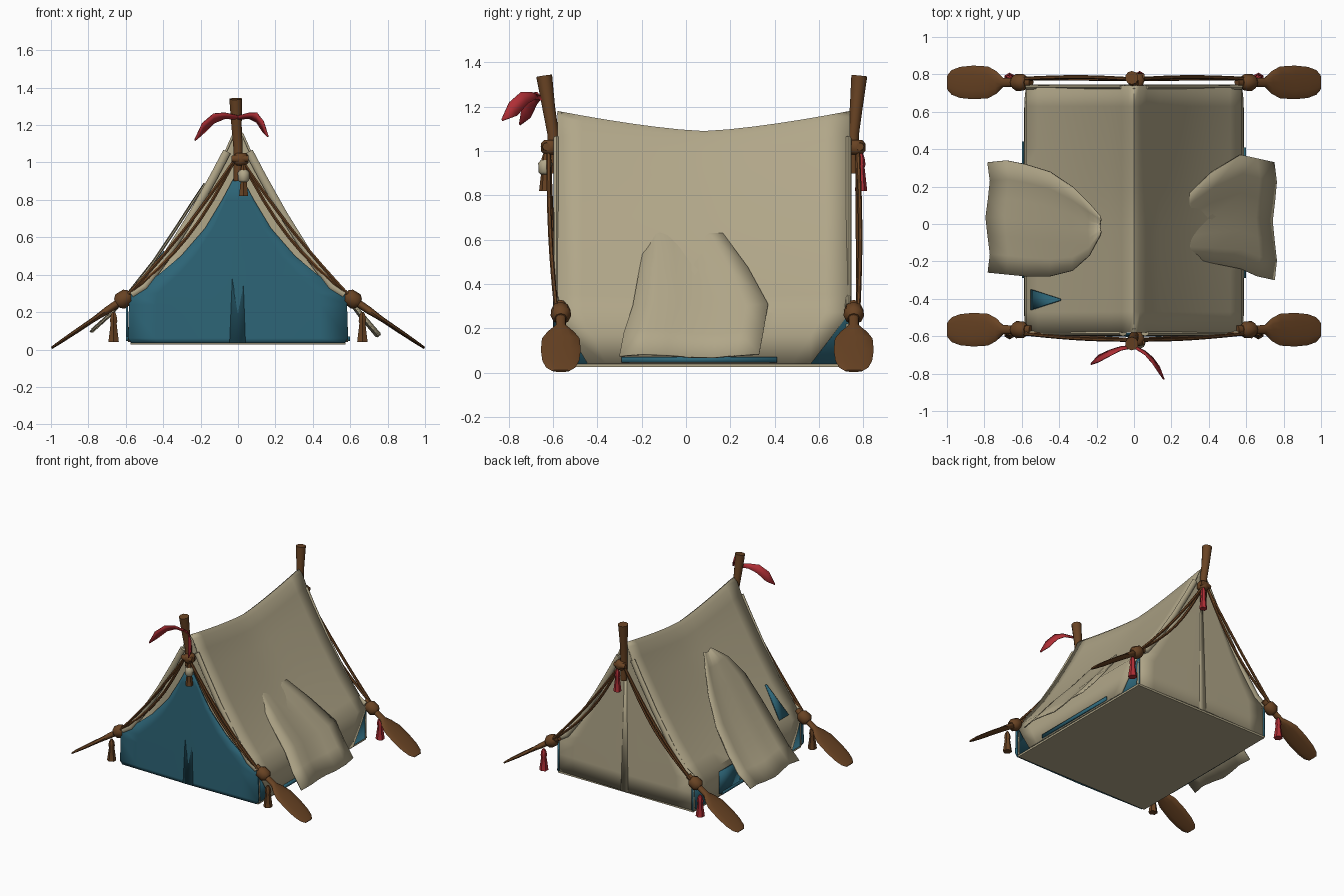
import bpy, bmesh, math
from mathutils import Vector

if "Cube" in bpy.data.objects:
    bpy.data.objects.remove(bpy.data.objects["Cube"])


def mat(name, c):
    m = bpy.data.materials.new(name)
    m.diffuse_color = (*c, 1)
    m.use_nodes = True
    m.node_tree.nodes["Principled BSDF"].inputs["Base Color"].default_value = m.diffuse_color
    return m


CANVAS = mat("canvas", (0.44, 0.385, 0.25))
BLUE = mat("blue cloth", (0.026, 0.13, 0.185))
RED = mat("red cloth", (0.43, 0.028, 0.036))
WOOD = mat("brown wood", (0.14, 0.056, 0.017))


def finish(name, bm, m, angle=35):
    bmesh.ops.recalc_face_normals(bm, faces=bm.faces)
    me = bpy.data.meshes.new(name)
    bm.to_mesh(me)
    bm.free()
    me.materials.append(m)
    ob = bpy.data.objects.new(name, me)
    bpy.context.collection.objects.link(ob)
    bpy.ops.object.select_all(action='DESELECT')
    ob.select_set(True)
    bpy.context.view_layer.objects.active = ob
    bpy.ops.object.shade_smooth_by_angle(angle=math.radians(angle))
    return ob


def sheet(name, rows, m, thick=0.012):
    """Cloth through rows of points."""
    bm = bmesh.new()
    vs = [[bm.verts.new(p) for p in r] for r in rows]
    for a, b in zip(vs, vs[1:]):
        for i in range(len(a) - 1):
            bm.faces.new((a[i], a[i + 1], b[i + 1], b[i]))
    ob = finish(name, bm, m)
    s = ob.modifiers.new("thickness", 'SOLIDIFY')
    s.thickness = thick
    s.offset = 0
    return ob


def tube(name, pts, radii, m, n=8, angle=50):
    """Capped tube; each radius is (along y, across)."""
    bm = bmesh.new()
    pts = [Vector(p) for p in pts]
    rings = []
    for i, p in enumerate(pts):
        t = (pts[min(i + 1, len(pts) - 1)] - pts[max(i - 1, 0)]).normalized()
        side = Vector((0, 1, 0))
        side = (side - t * side.dot(t)).normalized()
        up = t.cross(side)
        r = radii[i] if isinstance(radii, list) else radii
        a, b = r if isinstance(r, tuple) else (r, r)
        rings.append([bm.verts.new(p + side * a * math.cos(k * math.tau / n)
                                   + up * b * math.sin(k * math.tau / n)) for k in range(n)])
    for a, b in zip(rings, rings[1:]):
        for k in range(n):
            bm.faces.new((a[k], a[(k + 1) % n], b[(k + 1) % n], b[k]))
    bm.faces.new(rings[0])
    bm.faces.new(rings[-1])
    return finish(name, bm, m, angle)


def lerp(a, b, t):
    return a + (b - a) * t


# Roof: half profile of (x, z), ridge to skirt
Y0, Y1 = -0.58, 0.74
PROFILE = [(0, 1.175), (0.025, 1.15), (0.06, 1.07), (0.13, 0.94), (0.25, 0.73),
           (0.39, 0.51), (0.51, 0.35), (0.572, 0.27), (0.58, 0.17), (0.582, 0.04)]


def roof_row(s, x, z):
    tuck = 0.13 * max(0, (0.27 - z) / 0.22)      # skirt narrows below the eave
    row = []
    for k in range(13):
        v = k / 12
        bow = 1 - abs(2 * v - 1) ** 1.4
        y = lerp(Y0 + tuck, Y1 - tuck * 1.3, v)
        sag = 0.09 * bow * max(0, (z - 0.27) / 0.9)
        row.append((s * x, y, z - sag))
    return row


rows = [roof_row(-1, x, z) for x, z in reversed(PROFILE)]
rows += [roof_row(1, x, z) for x, z in PROFILE[1:]]
sheet("canvas_roof", rows, CANVAS)


# Gable ends
def gable(name, y, outline, m, bulge=0.0):
    sheet(name, [[(w * k / 4, y + bulge * (1 - abs(k) / 4) * max(0, 1 - z), z)
                  for k in range(-4, 5)] for z, w in outline], m, 0.01)


full = [(z, max(x, 0.004)) for x, z in PROFILE]
gable("front_gable_lining", Y0 + 0.015, full, CANVAS)
gable("back_gable", Y1 - 0.012, full, CANVAS, 0.015)
gable("front_blue_door", Y0 - 0.008,
      [(0.95, 0.005), (0.8, 0.085), (0.65, 0.175), (0.5, 0.305), (0.4, 0.425), (0.3, 0.57),
       (0.24, 0.583), (0.06, 0.588), (0.035, 0.57)], BLUE, -0.01)

# Overlapping door seams, almost flush
sheet("front_door_seam", [[(-0.008, -0.589, 0.93), (0.008, -0.589, 0.93)],
                          [(-0.045, -0.6, 0.035), (0.04, -0.6, 0.035)]], BLUE, 0.006)
sheet("back_door_seam", [[(-0.008, 0.731, 1.0), (0.008, 0.731, 1.0)],
                         [(-0.03, 0.745, 0.035), (0.03, 0.745, 0.035)]], CANVAS, 0.006)

# Floor
bm = bmesh.new()
bmesh.ops.create_cube(bm, size=1)
for v in bm.verts:
    v.co = (v.co.x * 1.15, 0.08 + v.co.y * 1.31, 0.033 + v.co.z * 0.014)
finish("floor", bm, CANVAS)

for s, side in ((-1, "left"), (1, "right")):
    # Blue side wall behind the skirt
    sheet(side + "_blue_wall", [[(s * 0.57, y, z) for y in (Y0, Y1)] for z in (0.04, 0.27)], BLUE)
    # Blue sill peeping out below the flap
    sheet(side + "_blue_sill", [[(s * 0.594, y, z) for y in (-0.29, 0.41)]
                                for z in (0.045, 0.07)], BLUE, 0.01)
    # Canvas rolls along the gable edges
    for end, y in (("front", Y0 - 0.005), ("back", Y1 - 0.008)):
        edge = [(s * x * 0.98, y, z - 0.012) for x, z in PROFILE[2:7]] + [(s * 0.57, y, 0.295)]
        tube(f"{side}_{end}_roll", edge, (0.014, 0.022), CANVAS)
# Blue opening showing beside the left flap
sheet("left_blue_opening", [[(-0.594, y, z) for y in (0.2, 0.44)] for z in (0.06, 0.23)], BLUE, 0.01)

# Raised side flaps: (x, z, y from, y to)
LEFT = [(-0.18, 0.88, -0.06, 0.04), (-0.24, 0.79, -0.17, 0.11), (-0.33, 0.65, -0.25, 0.2),
        (-0.45, 0.47, -0.28, 0.28), (-0.58, 0.305, -0.28, 0.32), (-0.68, 0.19, -0.27, 0.34),
        (-0.78, 0.10, -0.26, 0.33)]
RIGHT = [(0.21, 0.70, -0.15, 0.1), (0.3, 0.615, -0.18, 0.17), (0.42, 0.465, -0.21, 0.28),
         (0.57, 0.3, -0.24, 0.37), (0.66, 0.18, -0.28, 0.35), (0.75, 0.075, -0.3, 0.33)]
for name, prof in (("left_flap", LEFT), ("right_flap", RIGHT)):
    sheet(name, [[(x + 0.015 * math.sin(k * 1.6) * abs(x), lerp(a, b, k / 6),
                   z + 0.008 * math.sin(k * 1.3)) for k in range(7)]
                 for x, z, a, b in prof], CANVAS, 0.008)

# Blue tear on the left slope, facing back and out
sheet("left_blue_tear", [[(-0.395, -0.40, 0.525), (-0.395, -0.41, 0.525)],
                         [(-0.55, -0.35, 0.312), (-0.55, -0.46, 0.312)]], BLUE, 0.009)


def tassel(name, x, y, top, length, m, w=1.0):
    zs = [0, 0.12, 0.3, 0.38, 1]
    tube(name, [(x, y, top - length * k) for k in zs],
         [r * w for r in (0.008, 0.016, 0.02, 0.016, 0.028)], m, 6)


# Poles, ropes, paddle pegs and tassels at each end
for end, yk, yp, out, tint in (("front", -0.60, -0.565, -1, WOOD), ("back", 0.755, 0.757, 1, RED)):
    top = -0.64 if out < 0 else 0.782
    tube(end + "_pole", [(0, yk, 0.9), (0, yk, 1.08), (-0.008, lerp(yk, top, 0.5), 1.2),
                         (-0.012, top, 1.34)], [0.024, 0.026, 0.029, 0.036], WOOD, 10)
    tube(end + "_pole_knot", [(0.015, yk + out * 0.012, z) for z in (0.985, 1.0, 1.035, 1.05)],
         [0.028, 0.042, 0.042, 0.028], WOOD)
    tube(end + "_cross_knot", [(x, yk + out * 0.03, 1.02) for x in (-0.035, 0, 0.055)],
         [0.015, 0.026, 0.018], WOOD)
    tassel(end + "_top_tassel", 0.03, yk + out * 0.035, 0.99, 0.17, tint)
    for s, side in ((-1, "left"), (1, "right")):
        tag = f"{end}_{side}_"
        # Two slack ropes from pole to peg
        for j, slack in enumerate((0.02, 0.055)):
            path = []
            for k in range(9):
                t = k / 8
                bow = math.sin(t * math.pi)
                path.append((s * (0.02 + 0.58 * t - slack * bow * 0.7),
                             lerp(yk, yp, t) + out * (0.02 + 0.01 * bow * (1 - j)),
                             1.01 - 0.73 * t - slack * bow * 0.8))
            tube(f"{tag}rope_{j + 1}", path, 0.01, WOOD, 6)
        # Paddle: x, half width, half thickness
        blade = [(0.55, 0.022, 0.022), (0.70, 0.024, 0.02), (0.735, 0.06, 0.016),
                 (0.78, 0.085, 0.013), (0.86, 0.09, 0.012), (0.93, 0.083, 0.01),
                 (0.975, 0.066, 0.008), (0.997, 0.04, 0.006)]
        tube(tag + "paddle", [(s * x, yp, 0.31 - (x - 0.55) * 0.675) for x, a, b in blade],
             [(a, b) for x, a, b in blade], WOOD, 12)
        # Knot and tassel on the paddle
        knot = [(-0.035, 0.028), (-0.02, 0.044), (0.02, 0.046), (0.037, 0.028)]
        tube(tag + "peg_knot", [(s * (0.61 + d), yp, 0.27 - d * 0.675) for d, r in knot],
             [r for d, r in knot], WOOD)
        tassel(tag + "peg_tassel", s * 0.665, yp + out * 0.02, 0.2, 0.16, tint, 1.15)

# Cream wrap on the front top tassel
tube("front_tassel_wrap", [(0.03, -0.635, z) for z in (0.96, 0.945, 0.905, 0.895)],
     [0.02, 0.032, 0.03, 0.02], CANVAS)

# Red ribbon tails on the front pole: x, y, z, half width; top edge leans forward
TAILS = {"ribbon_left": [(0.0, -0.655, 1.24, 0.01), (-0.07, -0.665, 1.25, 0.016),
                         (-0.13, -0.69, 1.235, 0.026), (-0.19, -0.72, 1.18, 0.03),
                         (-0.23, -0.75, 1.12, 0.004)],
         "ribbon_right": [(0.0, -0.655, 1.24, 0.01), (0.06, -0.69, 1.25, 0.016),
                          (0.1, -0.73, 1.24, 0.026), (0.135, -0.78, 1.19, 0.03),
                          (0.16, -0.83, 1.14, 0.004)]}
for name, tail in TAILS.items():
    sheet(name, [[(x, y + w * 0.6, z - w), (x, y - w * 0.6, z + w)] for x, y, z, w in tail], RED, 0.006)
